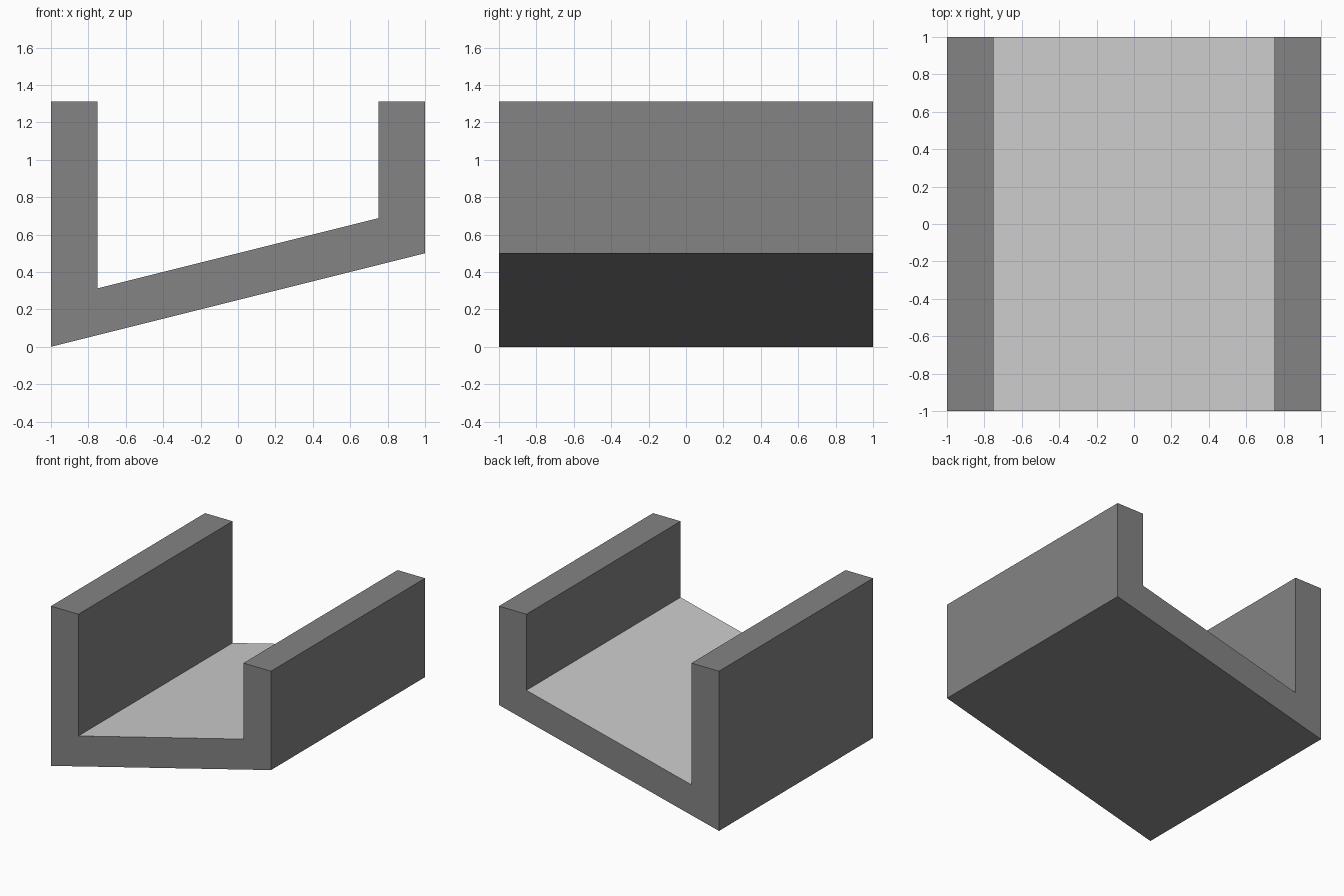
import bpy
import bmesh

if "Cube" in bpy.data.objects:
    bpy.data.objects.remove(bpy.data.objects["Cube"])

HALF = 1.0      # half width and half depth
WALL = 0.25     # wall and floor thickness
TOP = 1.3125    # height of both walls
RISE = 0.5      # rise of the sloped floor from left to right
INNER = HALF - WALL


def slope(x):
    """Height of the sloped underside at x."""
    return RISE * (x + HALF) / (2 * HALF)


def material(name, grey):
    mat = bpy.data.materials.new(name)
    mat.diffuse_color = (grey, grey, grey, 1)
    mat.use_nodes = True
    mat.node_tree.nodes["Principled BSDF"].inputs["Base Color"].default_value = mat.diffuse_color
    return mat


# Channel cross-section: tilted floor between two upright walls
profile = [
    (-HALF, slope(-HALF)), (HALF, slope(HALF)),
    (HALF, TOP), (INNER, TOP),
    (INNER, slope(INNER) + WALL), (-INNER, slope(-INNER) + WALL),
    (-INNER, TOP), (-HALF, TOP),
]

# Extrude the cross-section from front to back
bm = bmesh.new()
face = bm.faces.new([bm.verts.new((x, -HALF, z)) for x, z in profile])
result = bmesh.ops.extrude_face_region(bm, geom=[face], use_keep_orig=True)
verts = [v for v in result["geom"] if isinstance(v, bmesh.types.BMVert)]
bmesh.ops.translate(bm, verts=verts, vec=(0, 2 * HALF, 0))
bmesh.ops.recalc_face_normals(bm, faces=bm.faces)

# Light floor surface, dark body everywhere else
for f in bm.faces:
    f.material_index = int(0.5 < f.normal.z < 0.99)

mesh = bpy.data.meshes.new("sloped_channel")
bm.to_mesh(mesh)
bm.free()
mesh.materials.append(material("dark_body", 0.23))
mesh.materials.append(material("light_floor", 0.8))
bpy.context.collection.objects.link(bpy.data.objects.new("sloped_channel", mesh))
